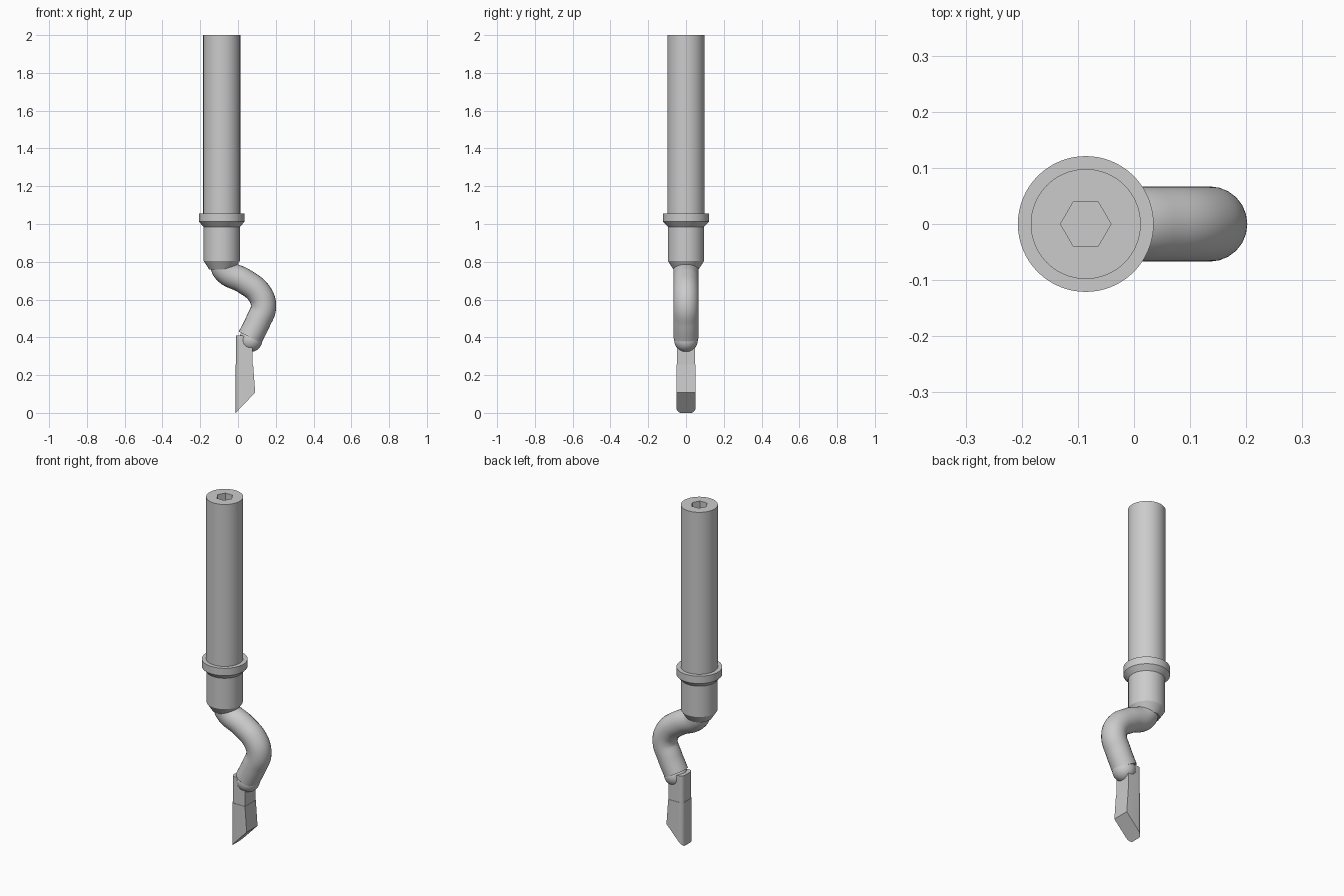
import bpy, bmesh, math
from mathutils import Vector

if "Cube" in bpy.data.objects:
    bpy.data.objects.remove(bpy.data.objects["Cube"])

AX = -0.086  # x of the handle axis

steel = bpy.data.materials.new("grey_steel")
steel.diffuse_color = (0.6, 0.6, 0.6, 1)
steel.use_nodes = True
steel.node_tree.nodes["Principled BSDF"].inputs["Base Color"].default_value = steel.diffuse_color


def finish(ob, angle=30):
    ob.data.materials.clear()
    ob.data.materials.append(steel)
    bpy.ops.object.select_all(action='DESELECT')
    ob.select_set(True)
    bpy.context.view_layer.objects.active = ob
    bpy.ops.object.shade_smooth_by_angle(angle=math.radians(angle))
    return ob


def from_bmesh(name, bm):
    bmesh.ops.recalc_face_normals(bm, faces=bm.faces)
    me = bpy.data.meshes.new(name)
    bm.to_mesh(me)
    bm.free()
    ob = bpy.data.objects.new(name, me)
    bpy.context.collection.objects.link(ob)
    return ob


def lathe(name, profile, n=64):
    """Closed turned solid from (radius, z) points, bottom to top."""
    bm = bmesh.new()
    rings = [[bm.verts.new((AX + r * math.cos(2 * math.pi * i / n),
                            r * math.sin(2 * math.pi * i / n), z)) for i in range(n)]
             for r, z in profile]
    for a, b in zip(rings, rings[1:]):
        for i in range(n):
            j = (i + 1) % n
            bm.faces.new((a[i], a[j], b[j], b[i]))
    bm.faces.new(rings[0][::-1])
    bm.faces.new(rings[-1])
    return from_bmesh(name, bm)


# Handle: tapered nose, body, bevelled collar and long shaft
handle = lathe("handle", [(0.067, 0.76), (0.096, 0.805), (0.096, 0.985), (0.121, 1.012),
                          (0.121, 1.055), (0.098, 1.055), (0.098, 2.0)])

# Hexagonal socket in the shaft top
bpy.ops.mesh.primitive_cylinder_add(vertices=6, radius=0.045, depth=0.2,
                                    location=(AX, 0, 2.0), rotation=(0, 0, math.radians(30)))
cutter = bpy.context.object
cutter.name = "socket_cutter"
cut = handle.modifiers.new("socket", 'BOOLEAN')
cut.operation = 'DIFFERENCE'
cut.solver = 'EXACT'
cut.object = cutter
bpy.context.view_layer.objects.active = handle
bpy.ops.object.modifier_apply(modifier="socket")
bpy.data.objects.remove(cutter)
finish(handle)

# Curved neck: round tube swept along a smooth path
path = [(-0.086, 0.80), (-0.066, 0.752), (0.034, 0.697), (0.113, 0.632),
        (0.135, 0.563), (0.106, 0.484), (0.064, 0.40)]
cu = bpy.data.curves.new("neck", 'CURVE')
cu.dimensions = '3D'
cu.bevel_depth = 0.067
cu.bevel_resolution = 10
cu.resolution_u = 10
cu.use_fill_caps = True
sp = cu.splines.new('BEZIER')
sp.bezier_points.add(len(path) - 1)
for p, (x, z) in zip(sp.bezier_points, path):
    p.co = (x, 0, z)
    p.handle_left_type = p.handle_right_type = 'AUTO'
neck = bpy.data.objects.new("neck", cu)
bpy.context.collection.objects.link(neck)
bpy.ops.object.select_all(action='DESELECT')
neck.select_set(True)
bpy.context.view_layer.objects.active = neck
bpy.ops.object.convert(target='MESH')
finish(bpy.context.object, 50)

# Rounded end of the neck
bpy.ops.mesh.primitive_uv_sphere_add(segments=40, ring_count=20, radius=0.0625,
                                     location=(0.066, 0, 0.385))
bpy.context.object.name = "neck_end"
finish(bpy.context.object, 60)


def blade(name, outline, half, radius):
    """Extrude an (x, z) outline across y and round the long edges on its left side."""
    bm = bmesh.new()
    f = bm.faces.new([bm.verts.new((x, -half, z)) for x, z in outline])
    ext = bmesh.ops.extrude_face_region(bm, geom=[f])
    for v in ext["geom"]:
        if isinstance(v, bmesh.types.BMVert):
            v.co.y = half
    left = min(x for x, z in outline) + 0.001
    edges = [e for e in bm.edges if all(v.co.x < left for v in e.verts)
             and abs(e.verts[0].co.z - e.verts[1].co.z) > 0.05]
    bmesh.ops.bevel(bm, geom=edges, offset=radius, segments=8, profile=0.5, affect='EDGES')
    return finish(from_bmesh(name, bm))


# Blade: straight shank and flared tip with a slanted cutting end
blade("blade_shank", [(-0.010, 0.25), (0.078, 0.25), (0.078, 0.39), (0.02, 0.41),
                      (-0.010, 0.41)], 0.048, 0.022)
blade("blade_tip", [(-0.012, 0.0), (0.091, 0.108), (0.080, 0.255), (-0.012, 0.255)],
      0.050, 0.025)
